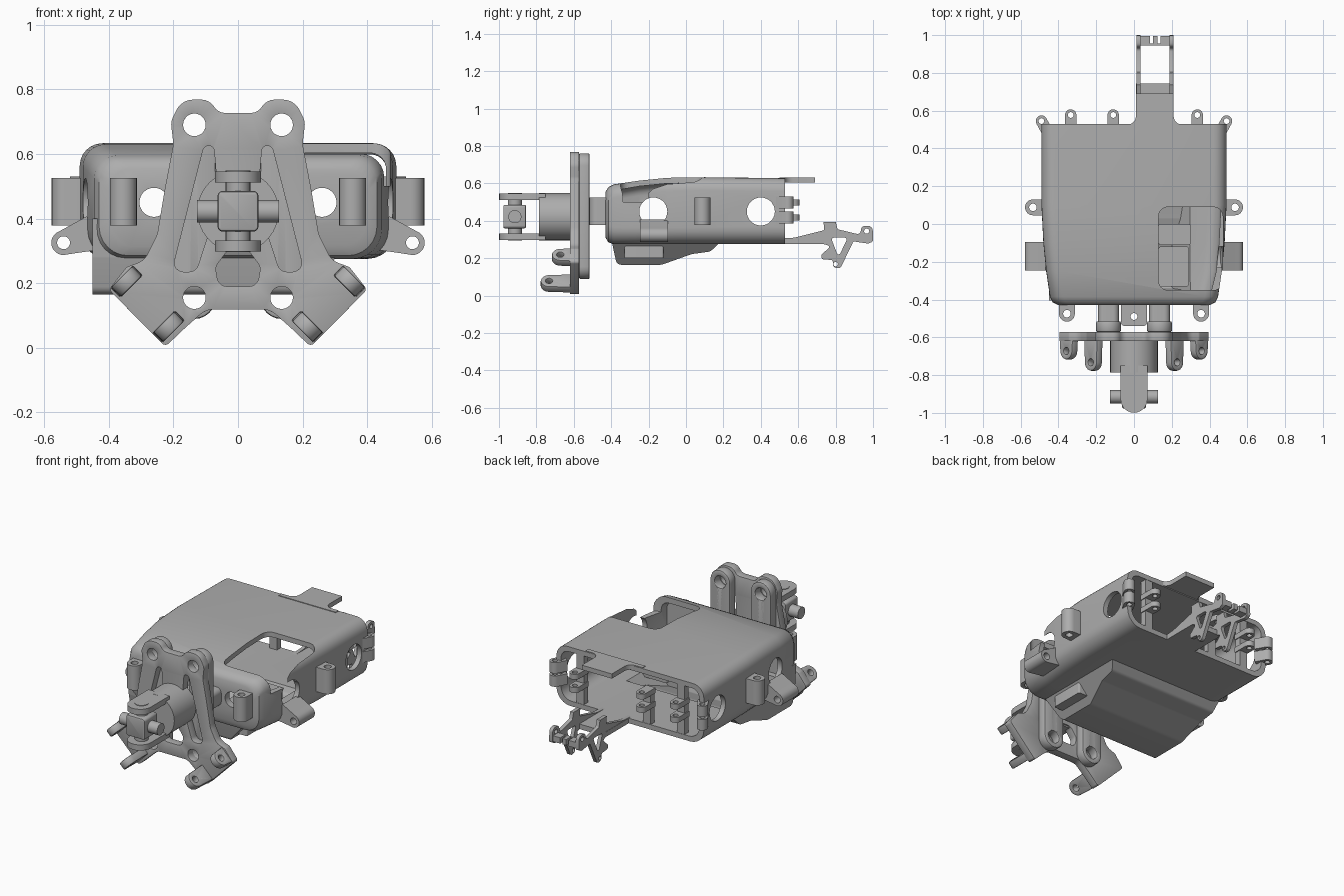
import bpy, bmesh, math
from mathutils import Vector, Matrix

if "Cube" in bpy.data.objects:
    bpy.data.objects.remove(bpy.data.objects["Cube"])

grey = bpy.data.materials.new("matte_grey")
grey.use_nodes = True
grey.diffuse_color = (0.42, 0.42, 0.42, 1)
grey.node_tree.nodes["Principled BSDF"].inputs["Base Color"].default_value = (0.42, 0.42, 0.42, 1)


# ---- profile helpers ----
def rounded(pts, n=6):
    """Polygon of (u, v, radius) corners with filleted corners."""
    out = []
    for i, (u, v, r) in enumerate(pts):
        p = Vector((u, v))
        a, b = Vector(pts[i - 1][:2]) - p, Vector(pts[(i + 1) % len(pts)][:2]) - p
        d1, d2 = a.normalized(), b.normalized()
        ang = d1.angle(d2)
        if r == 0 or ang > 3.1:
            out.append(p)
            continue
        t = min(r / math.tan(ang / 2), 0.48 * min(a.length, b.length))
        c = p + (d1 + d2).normalized() * t / math.cos(ang / 2)
        v1, v2, phi = p + d1 * t - c, p + d2 * t - c, math.pi - ang
        for k in range(n + 1):
            f = k / n
            out.append(c + (v1 * math.sin((1 - f) * phi) + v2 * math.sin(f * phi)) / math.sin(phi))
    return out


def circle(u, v, r, n=28):
    return [Vector((u + r * math.cos(k * math.tau / n), v + r * math.sin(k * math.tau / n))) for k in range(n)]


def rect(u0, u1, v0, v1, r=0.0):
    return rounded([(u0, v0, r), (u1, v0, r), (u1, v1, r), (u0, v1, r)])


def tab(tip, back, r, rb=None):
    """Round-ended tongue from back to tip."""
    tip, back = Vector(tip), Vector(back)
    d = (back - tip).normalized()
    n, a0 = Vector((-d.y, d.x)), math.atan2(d.y, d.x) + math.pi / 2
    arc = [tip + r * Vector((math.cos(a0 + k * math.pi / 12), math.sin(a0 + k * math.pi / 12))) for k in range(13)]
    return [back + n * (rb or r)] + arc + [back - n * (rb or r)]


# ---- solid helpers ----
AXES = {"x": lambda u, v, w: (w, u, v), "y": lambda u, v, w: (u, w, v), "z": lambda u, v, w: (u, v, w)}


def apply(ob, kind, **settings):
    mod = ob.modifiers.new(kind.lower(), kind)
    for key, val in settings.items():
        setattr(mod, key, val)
    bpy.context.view_layer.objects.active = ob
    bpy.ops.object.modifier_apply(modifier=mod.name)


def smooth(ob):
    ob.data.shade_smooth()
    ob.data.set_sharp_from_angle(angle=math.radians(35))


def finish(name, bm, bevel=0, mirror=False):
    bmesh.ops.recalc_face_normals(bm, faces=bm.faces)
    me = bpy.data.meshes.new(name)
    bm.to_mesh(me)
    bm.free()
    me.materials.append(grey)
    ob = bpy.data.objects.new(name, me)
    bpy.context.collection.objects.link(ob)
    if bevel:
        apply(ob, "BEVEL", width=bevel, segments=2, limit_method="ANGLE", angle_limit=math.radians(50))
    if mirror:
        apply(ob, "MIRROR", use_mirror_merge=False)
    smooth(ob)
    return ob


def prism(name, outline, axis, lo, hi, holes=(), bevel=0, mirror=False, matrix=None):
    bm = bmesh.new()
    for loop in [outline, *holes]:
        vs = [bm.verts.new(AXES[axis](p[0], p[1], lo)) for p in loop]
        for i, vert in enumerate(vs):
            bm.edges.new((vs[i - 1], vert))
    if holes:
        bmesh.ops.triangle_fill(bm, use_beauty=True, edges=bm.edges[:])
    else:
        bm.faces.new(vs)
    ext = bmesh.ops.extrude_face_region(bm, geom=bm.faces[:], use_keep_orig=True)
    bmesh.ops.translate(bm, vec=AXES[axis](0, 0, hi - lo),
                        verts=[g for g in ext["geom"] if isinstance(g, bmesh.types.BMVert)])
    if matrix:
        bmesh.ops.transform(bm, matrix=matrix, verts=bm.verts)
    return finish(name, bm, bevel, mirror)


def loft(name, sections, rt, rb):
    """Rounded box sections (y, half width, bottom, top) joined along y."""
    bm, rings = bmesh.new(), []
    for y, hx, z0, z1 in sections:
        pts = rounded([(-hx, z0, rb), (hx, z0, rb), (hx, z1, rt), (-hx, z1, rt)])
        rings.append([bm.verts.new((p.x, y, p.y)) for p in pts])
    for a, b in zip(rings, rings[1:]):
        for i in range(len(a)):
            bm.faces.new((a[i - 1], a[i], b[i], b[i - 1]))
    bm.faces.new(rings[0])
    bm.faces.new(rings[-1])
    return finish(name, bm)


def boolean(ob, other, op="DIFFERENCE"):
    apply(ob, "BOOLEAN", object=other, operation=op, solver="EXACT")
    bpy.data.objects.remove(other)


def sump(name, profile, x0, x1):
    """Underside bulge whose left flank leans outward."""
    ob = prism(name, rounded(profile), "x", x0, x1)
    for v in ob.data.vertices:
        if v.co.x > 0:
            v.co.x += (v.co.z - 0.165) * 0.9
    return ob


# ---- hollow main housing ----
body = loft("housing", [(-.43, .40, .31, .555), (-.415, .43, .285, .58), (-.385, .445, .275, .595),
                        (-.25, .465, .275, .615), (-.1, .48, .275, .63), (.1, .49, .275, .633),
                        (.53, .49, .275, .628)], .07, .09)
boolean(body, sump("bulge", [(-.405, .4, 0), (-.395, .28, .03), (-.37, .165, .03), (-.13, .165, .06),
                             (.03, .222, .05), (.13, .236, .04), (.2, .3, 0), (.2, .4, 0)], -.45, .2), "UNION")
boolean(body, loft("cavity", [(-.39, .40, .31, .56), (-.25, .435, .305, .585), (-.1, .45, .305, .6),
                              (.1, .46, .305, .603), (.6, .46, .305, .598)], .05, .07))
boolean(body, sump("bulge_cavity", [(-.37, .41, 0), (-.34, .195, .02), (-.13, .195, .05), (.03, .25, .05),
                                    (.12, .266, .03), (.15, .32, 0), (.15, .41, 0)], -.42, .17))
boolean(body, prism("window", rect(.13, .47, -.35, .09, .05), "z", .5, .8))
for y in (-.175, .4):
    boolean(body, prism("side_hole", circle(y, .45, .075), "x", -.7, .7))
for x in (-.26, .26):
    boolean(body, prism("front_hole", circle(x, .45, .045), "y", -.6, -.3))
smooth(body)
prism("roof_tab", rounded([(-.08, .5, 0), (-.08, .527, 0), (.01, .527, .07), (.01, .69, 0), (.21, .69, 0),
                           (.21, .527, .07), (.3, .527, 0), (.3, .5, 0)]), "z", .604, .632)
prism("inner_mount", rect(.13, .29, -.33, -.12, .01), "z", .2, .36)
prism("inner_mount_rear", rect(.13, .3, -.11, 0, .01), "z", .28, .37)

# ---- lugs around the housing ----
prism("front_lug", tab((.355, -.475), (.355, -.4), .042), "z", .378, .525, [circle(.355, -.475, .02)], mirror=True)
prism("side_lug", tab((.535, .088), (.47, .088), .042), "z", .378, .525, [circle(.535, .088, .02)], mirror=True)
prism("lower_arm", tab((.54, .325), (.45, .355), .038, .055), "y", -.245, -.095, [circle(.54, .325, .02)],
      mirror=True)
for z0, z1 in ((.385, .45), (.465, .53)):
    prism("corner_lug", tab((.49, .545), (.46, .49), .03), "z", z0, z1, [circle(.49, .545, .015)], mirror=True)
    mid = (z0 + z1) / 2
    for x in (-.335, -.11, .335):
        prism("rear_lug", tab((x, .577), (x, .49), .03), "z", mid - .016, mid + .016, [circle(x, .577, .015)])
prism("rear_post", rect(.31, .36, .49, .528), "z", .285, .61, mirror=True)
prism("rear_middle_post", rect(-.135, -.085, .49, .528), "z", .285, .51)
prism("front_tab", rect(-.07, .07, -.54, -.4, .02), "z", .42, .46, [circle(0, -.49, .018)])
prism("front_boss", rect(.08, .19, .39, .5, .03), "y", -.54, -.4, mirror=True)

# ---- rear bracket ----
prism("bracket_base", rect(.01, .21, .48, .745), "z", .275, .305)
cheek = rounded([(.5, .275, 0), (.5, .305, 0), (.58, .31, .02), (.74, .35, .01), (.735, .395, 0), (.8, .395, 0),
                 (.81, .355, .01), (.935, .325, .02), (.935, .373, .025), (.998, .373, .025), (1, .29, .01),
                 (.975, .278, .01), (.895, .29, .01), (.825, .145, .02), (.785, .15, .02), (.785, .19, .01),
                 (.725, .195, .01), (.725, .22, .01), (.775, .265, .01), (.7, .285, .02)], 4)
cut = [rounded([(.775, .31, .01), (.865, .31, .01), (.815, .205, .01)], 4), circle(.8, .168, .012, 12),
       circle(.966, .345, .014, 12)]
for x in (.012, .188):
    prism("bracket_cheek", cheek, "x", x, x + .022, cut)
for x0, x1 in ((.03, .085), (.1, .125), (.14, .192)):
    prism("bracket_end_bar", rect(x0, x1, .95, .995), "z", .295, .33)
prism("bracket_cross_bar", rect(.03, .192, .945, .955), "z", .295, .33)

# ---- front yoke plate and backing arms ----
half = [(.06, .727, .04), (.09, .768, .05), (.175, .768, .06), (.208, .70, .05), (.2, .63, .05), (.225, .5, .1),
        (.25, .35, .1), (.29, .27, .06), (.345, .25, .02), (.4, .18, .015), (.225, .003, .015), (.165, .06, .03),
        (.1, .118, .06)]
outline = rounded(half + [(-x, z, r) for x, z, r in reversed(half)])
slot = [(.075, .625, .02), (.105, .625, .02), (.205, .235, .03), (.13, .235, .03), (.06, .45, .05)]
holes = [rounded([(-.06, .19, .03), (.06, .19, .03), (.07, .25, .03), (.03, .305, .04), (-.03, .305, .04),
                  (-.07, .25, .03)])]
for s in (-1, 1):
    holes += [circle(s * .135, .155, .035), circle(s * .135, .69, .035), rounded([(s * x, z, r) for x, z, r in slot])]
prism("yoke_plate", outline, "y", -.62, -.572, holes, bevel=.008)
arm = tab((.135, .695), (.135, .4), .066)[1:-1] + tab((.135, .155), (.135, .4), .066)[1:-1]
prism("backing_arm", arm, "y", -.572, -.515, [circle(.135, .155, .035), circle(.135, .69, .035)],
      bevel=.008, mirror=True)
s = math.sqrt(.5)
for x, z, y in ((.345, .205, -.672), (.215, .065, -.732)):
    turn = Matrix(((s, 0, s, x), (0, 1, 0, 0), (-s, 0, s, z), (0, 0, 0, 1)))
    prism("yoke_lug", tab((0, y), (0, -.6), .045, .05), "z", -.022, .022, [circle(0, y, .018)], bevel=.006,
          mirror=True, matrix=turn)

# ---- universal joint ----
prism("joint_barrel", circle(0, .422, .126, 48), "y", -.785, -.58)
for name, z0, z1 in (("upper_prong", .512, .546), ("lower_prong", .298, .332)):
    prism(name, tab((0, -.928), (0, -.75), .071), "z", z0, z1)
prism("joint_block", rect(-.063, .063, .36, .485, .015), "y", -.977, -.855, bevel=.008)
prism("cross_pin", circle(-.915, .422, .035), "x", -.127, .127)
prism("upright_pin", circle(0, -.915, .038), "z", .296, .549)
